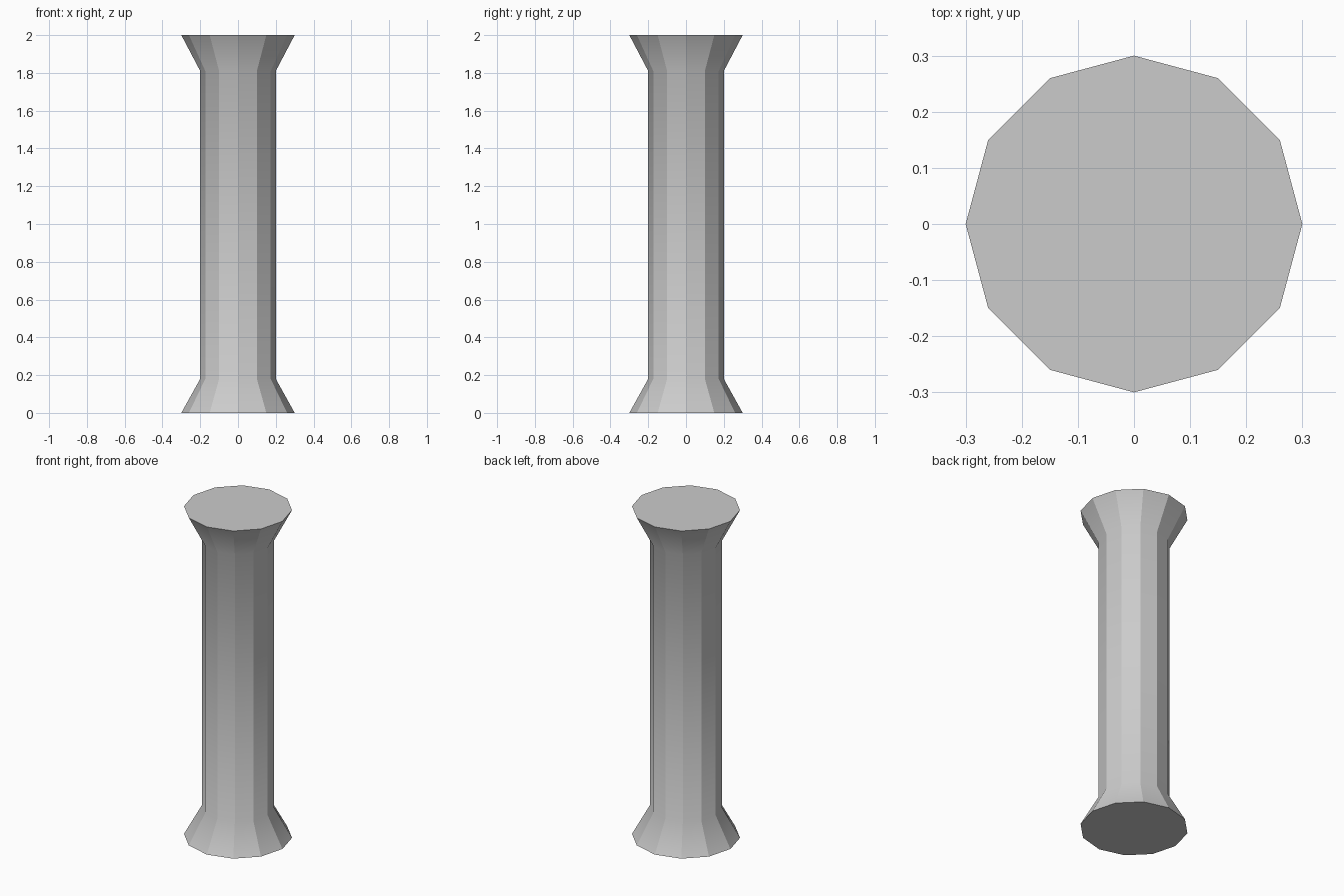
import bpy, bmesh
from math import cos, sin, pi

if "Cube" in bpy.data.objects:
    bpy.data.objects.remove(bpy.data.objects["Cube"])

SIDES = 12
# (radius, height) profile: flared base, straight shaft, flared capital
PROFILE = [(0.30, 0.0), (0.20, 0.18), (0.20, 1.81), (0.30, 2.0)]

bm = bmesh.new()
rings = [[bm.verts.new((r * cos(2 * pi * i / SIDES), r * sin(2 * pi * i / SIDES), z))
          for i in range(SIDES)] for r, z in PROFILE]

# side walls, blended softly up the height but creased between facets
for low, high in zip(rings, rings[1:]):
    for i in range(SIDES):
        j = (i + 1) % SIDES
        bm.faces.new((low[i], low[j], high[j], high[i])).smooth = True
    for a, b in zip(low, high):
        bm.edges.get((a, b)).smooth = False

# flat end caps with crisp rims
for cap in (bm.faces.new(rings[0][::-1]), bm.faces.new(rings[-1])):
    for edge in cap.edges:
        edge.smooth = False

mesh = bpy.data.meshes.new("column")
bm.to_mesh(mesh)
bm.free()
bpy.context.collection.objects.link(bpy.data.objects.new("column", mesh))
